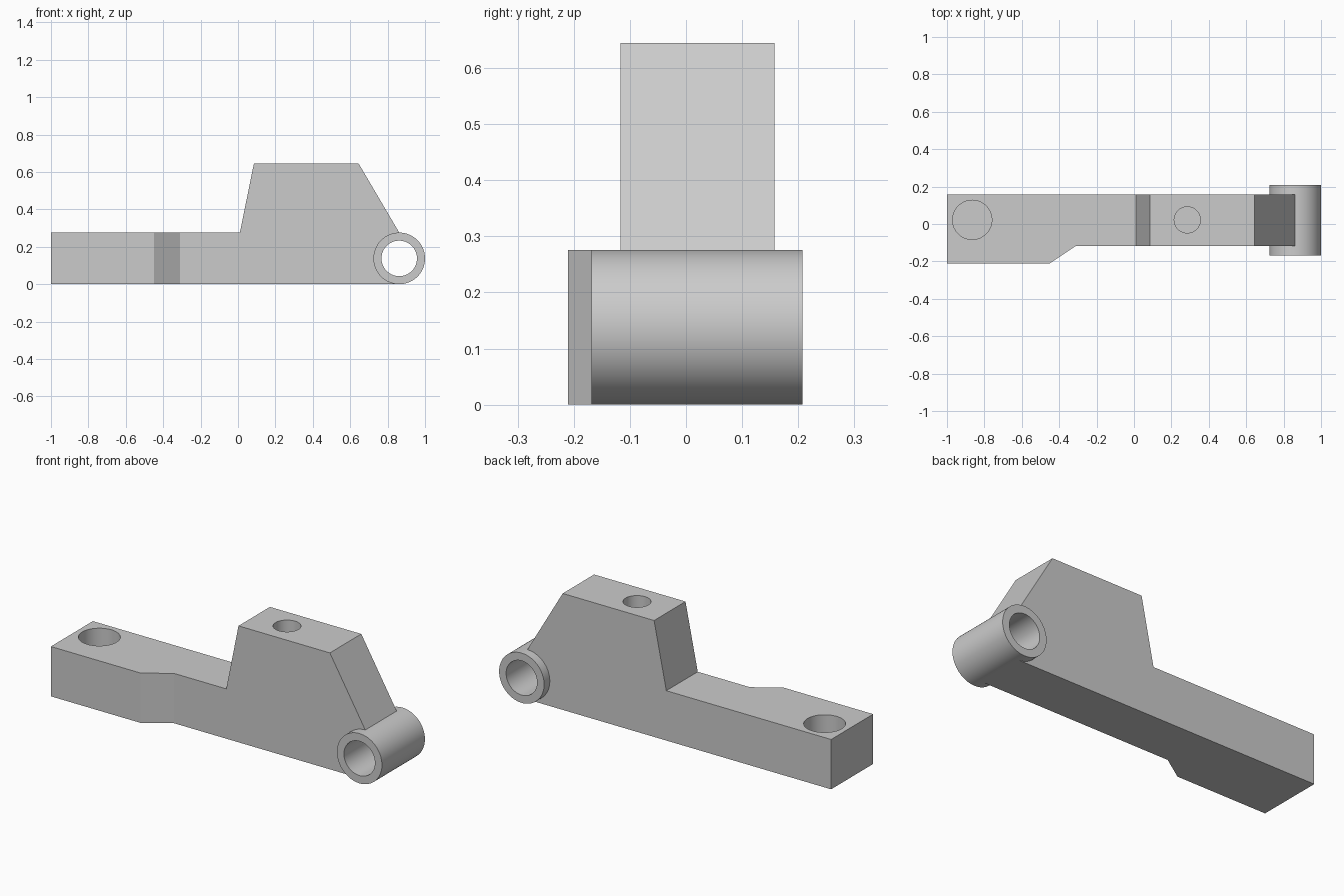
import bpy
import bmesh
from math import radians
from mathutils import Matrix, Vector

if "Cube" in bpy.data.objects:
    bpy.data.objects.remove(bpy.data.objects["Cube"], do_unlink=True)

grey = bpy.data.materials.new("plain grey")
grey.use_nodes = True
grey.diffuse_color = (0.6, 0.6, 0.6, 1)
grey.node_tree.nodes["Principled BSDF"].inputs["Base Color"].default_value = (0.6, 0.6, 0.6, 1)


def add_object(name, bm):
    bmesh.ops.recalc_face_normals(bm, faces=bm.faces)
    mesh = bpy.data.meshes.new(name)
    bm.to_mesh(mesh)
    bm.free()
    mesh.materials.append(grey)
    obj = bpy.data.objects.new(name, mesh)
    bpy.context.collection.objects.link(obj)
    return obj


def prism(name, points, travel):
    """Extrude a closed outline along a vector."""
    bm = bmesh.new()
    face = bm.faces.new([bm.verts.new(p) for p in points])
    new = bmesh.ops.extrude_face_region(bm, geom=[face])["geom"]
    verts = [v for v in new if isinstance(v, bmesh.types.BMVert)]
    bmesh.ops.translate(bm, verts=verts, vec=Vector(travel))
    return add_object(name, bm)


def cylinder(name, centre, radius, length, along_y=False):
    bm = bmesh.new()
    turn = Matrix.Rotation(radians(90), 4, "X") if along_y else Matrix()
    bmesh.ops.create_cone(bm, cap_ends=True, segments=64, radius1=radius, radius2=radius,
                          depth=length, matrix=Matrix.Translation(centre) @ turn)
    return add_object(name, bm)


def cut(obj, cutters):
    """Subtract the cutters, bake the result and remove them."""
    for cutter in cutters:
        cutter.hide_render = True
        mod = obj.modifiers.new("cut", "BOOLEAN")
        mod.operation = "DIFFERENCE"
        mod.solver = "EXACT"
        mod.object = cutter
    graph = bpy.context.evaluated_depsgraph_get()
    mesh = bpy.data.meshes.new_from_object(obj.evaluated_get(graph))
    obj.modifiers.clear()
    obj.data = mesh
    for cutter in cutters:
        bpy.data.objects.remove(cutter, do_unlink=True)
    bpy.ops.object.select_all(action="DESELECT")
    obj.select_set(True)
    bpy.context.view_layer.objects.active = obj
    bpy.ops.object.shade_smooth_by_angle(angle=radians(25))


front, back, web_front = -0.21, 0.158, -0.117
ring_x, ring_z, ring_r = 0.862, 0.138, 0.138
ring_y = 0.02

# Arm with raised block, from its side profile
side = [(-1, 0), (ring_x, 0), (ring_x, 0.276), (0.645, 0.645), (0.085, 0.645), (0.01, 0.276), (-1, 0.276)]
arm = prism("arm", [(x, front, z) for x, z in side], (0, back - front, 0))

# Narrowing of the arm, pin holes and clearance inside the ring
relief = [(-0.886, -0.5), (-0.31, web_front), (1.2, web_front), (1.2, -0.5)]
cut(arm, [
    prism("relief_cutter", [(x, y, -0.1) for x, y in relief], (0, 0, 1)),
    cylinder("end_hole_cutter", (-0.865, 0.022, 0.276), 0.105, 0.4),
    cylinder("block_hole_cutter", (0.285, 0.022, 0.645), 0.07, 0.5),
    cylinder("clearance_cutter", (ring_x, ring_y, ring_z), 0.115, 1, True),
])

# Pivot ring across the end of the arm
ring = cylinder("pivot_ring", (ring_x, ring_y, ring_z), ring_r, 0.376, True)
cut(ring, [cylinder("bore_cutter", (ring_x, ring_y, ring_z), 0.095, 1, True)])
